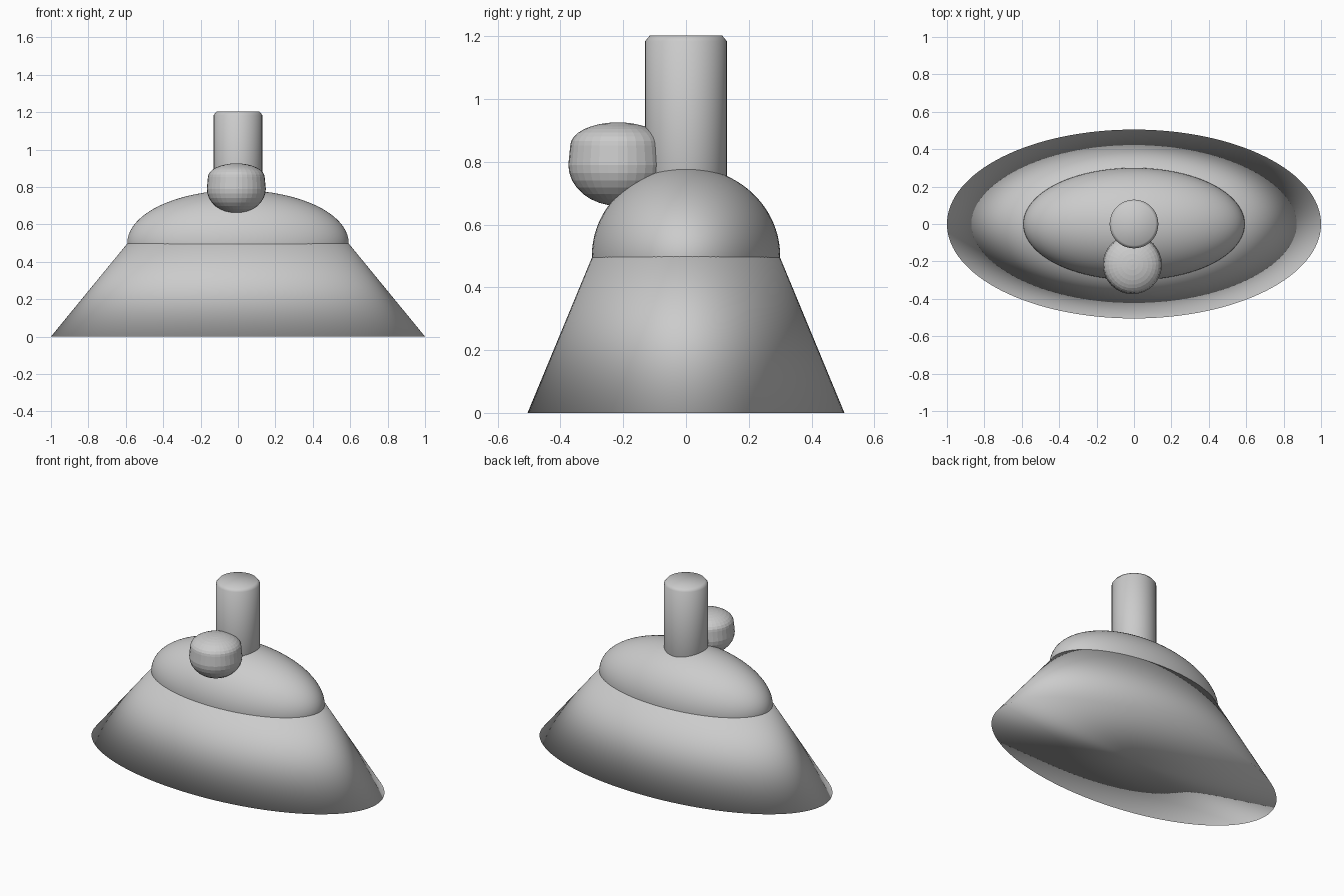
import bpy, bmesh
from math import sin, cos, pi

if "Cube" in bpy.data.objects:
    bpy.data.objects.remove(bpy.data.objects["Cube"])


def lathe(name, profile, segments, center=(0, 0), depth=1.0, smooth=True):
    """Revolve (radius, z) points around z; depth squashes the y axis."""
    bm = bmesh.new()
    rings = []
    for r, z in profile:
        if r < 1e-5:
            rings.append([bm.verts.new((center[0], center[1], z))])
        else:
            rings.append([bm.verts.new((center[0] + r * cos(2 * pi * i / segments),
                                        center[1] + r * depth * sin(2 * pi * i / segments), z))
                          for i in range(segments)])
    for a, b in zip(rings, rings[1:]):
        for i in range(segments):
            j = (i + 1) % segments
            if len(a) == 1:
                bm.faces.new((a[0], b[j], b[i]))
            elif len(b) == 1:
                bm.faces.new((a[i], a[j], b[0]))
            else:
                bm.faces.new((a[i], a[j], b[j], b[i]))
    bmesh.ops.recalc_face_normals(bm, faces=bm.faces)
    mesh = bpy.data.meshes.new(name)
    bm.to_mesh(mesh)
    bm.free()
    mesh.polygons.foreach_set("use_smooth", [smooth] * len(mesh.polygons))
    obj = bpy.data.objects.new(name, mesh)
    bpy.context.collection.objects.link(obj)
    return obj


def arc(r, cz, rz, a0, a1, steps):
    """Elliptical arc of (radius, z) points between two angles."""
    angles = [a0 + (a1 - a0) * i / steps for i in range(steps + 1)]
    return [(r * cos(a), cz + rz * sin(a)) for a in angles]


# Flared oval base with a closed, softly shaded underside
lathe("base", [(0, 0), (1, 0), (0.59, 0.5), (0, 0.5)], 128, depth=0.505)

# Oval dome resting on the base
lathe("dome", arc(0.592, 0.5, 0.283, -pi / 2, pi / 2, 40), 96, depth=0.507)

# Upright post with a small chamfer at the top
lathe("post", [(0, 0.55), (0.115, 0.55), (0.13, 0.565), (0.13, 1.185),
               (0.115, 1.203), (0, 1.203)], 64)

# Faceted knob on the front of the post: round bottom, tapered band, low cap
knob = arc(0.158, 0.79, 0.13, -pi / 2, 0, 8) + arc(0.152, 0.852, 0.074, 0, pi / 2, 8)
lathe("knob", knob, 32, center=(-0.009, -0.217), smooth=False)
